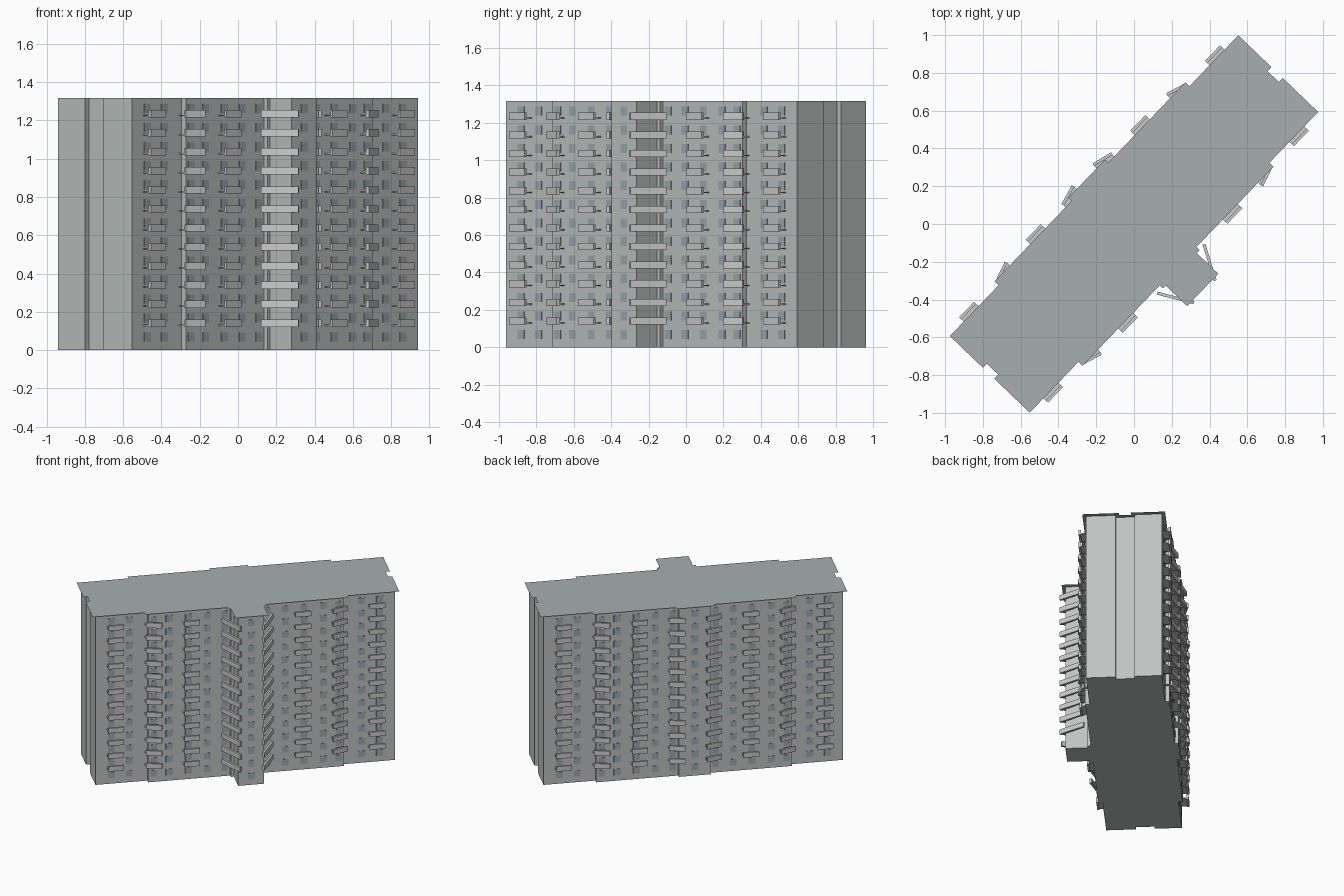
import bpy, bmesh
from math import radians, hypot

if "Cube" in bpy.data.objects:
    bpy.data.objects.remove(bpy.data.objects["Cube"])

ANGLE = radians(46.2)      # the block stands diagonally on the plan
HEIGHT = 1.32
FLOOR = 0.0995
END, MID, BUMP, TOWER = 0.268, 0.298, 0.322, 0.479   # facade depths


def material(name, rgb):
    m = bpy.data.materials.new(name)
    m.diffuse_color = (*rgb, 1)
    m.use_nodes = True
    m.node_tree.nodes["Principled BSDF"].inputs["Base Color"].default_value = m.diffuse_color
    return m


WALL = material("wall_grey", (0.52, 0.55, 0.54))
ROOF = material("roof_grey", (0.38, 0.43, 0.42))
GLASS = material("window_blue", (0.33, 0.40, 0.45))
RAIL = material("balcony_grey", (0.56, 0.58, 0.57))


def finish(name, bm, mat, fix=True):
    if fix:
        bmesh.ops.recalc_face_normals(bm, faces=bm.faces)
    me = bpy.data.meshes.new(name)
    bm.to_mesh(me)
    bm.free()
    me.materials.append(mat)
    ob = bpy.data.objects.new(name, me)
    ob.rotation_euler.z = ANGLE
    bpy.context.collection.objects.link(ob)
    return ob


def prism(bm, pts, z0, z1):
    lo = [bm.verts.new((x, y, z0)) for x, y in pts]
    hi = [bm.verts.new((x, y, z1)) for x, y in pts]
    bm.faces.new(lo)
    bm.faces.new(hi)
    n = len(pts)
    for i in range(n):
        j = (i + 1) % n
        bm.faces.new((lo[i], lo[j], hi[j], hi[i]))


def outline(o):
    """Building plan grown outward by o, right half mirrored to the left."""
    half = [(0.115 + o, BUMP + o), (0.115 + o, MID + o), (0.705 + o, MID + o),
            (0.705 + o, END + o), (1.078 + o, END + o), (1.078 + o, 0.075 - o),
            (1.048 + o, 0.075 - o), (1.048 + o, -0.058 + o), (1.078 + o, -0.058 + o),
            (1.078 + o, -END - o), (0.705 + o, -END - o), (0.705 + o, -MID - o),
            (0.115 + o, -MID - o), (0.115 + o, -BUMP - o), (0.094 + o, -BUMP - o),
            (0.094 + o, -TOWER - o)]
    return half + [(-x, y) for x, y in reversed(half)]


# main walls
bm = bmesh.new()
prism(bm, outline(0), 0, HEIGHT - 0.004)
finish("building_walls", bm, WALL)

# thin overhanging roof sheet
bm = bmesh.new()
f = bm.faces.new([bm.verts.new((x, y, HEIGHT)) for x, y in outline(0.025)])
f.normal_update()
if f.normal.z < 0:
    f.normal_flip()
finish("roof", bm, ROOF, fix=False)

# windows, a regular grid on both long sides
bm = bmesh.new()
columns = [(s * u, w) for s in (-1, 1) for u, w in
           ((0.155, MID), (0.28, MID), (0.415, MID), (0.555, MID),
            (0.665, MID), (0.835, END), (0.965, END))]
for side in (-1, 1):
    centre = [(0, TOWER if side < 0 else BUMP)]
    for u, wall in columns + centre:
        for k in range(13):
            z = 0.068 + FLOOR * k
            a, b = side * (wall - 0.004), side * (wall + 0.003)
            prism(bm, [(u - 0.024, a), (u + 0.024, a), (u + 0.024, b), (u - 0.024, b)],
                  z - 0.024, z + 0.024)
finish("windows", bm, GLASS)

# balconies: outer rail line p-q (outer end first) and the wall line behind it
D = 0.058
L = 0.057
BOTH = [((0.94 + L, END + D), (0.94 - L, END + D), END),
        ((0.40 + L, MID + D), (0.40 - L, MID + D), MID),
        ((0.727, END + D - 0.006), (0.617, MID + D), END)]
BACK = [((0.19, MID + D - 0.006), (0.08, BUMP + D), MID)]
FRONT = [((0.186, MID + 0.048), (0.088, TOWER + 0.042), None)]

rails, slabs = bmesh.new(), bmesh.new()
for side, items in ((-1, BOTH + FRONT), (1, BOTH + BACK)):
    for mirror in (-1, 1):
        for p, q, wall in items:
            length = hypot(q[0] - p[0], q[1] - p[1])
            t = 0.016 / length
            nx, ny = -(q[1] - p[1]) * t, (q[0] - p[0]) * t   # towards the wall
            rail = [p, q, (q[0] + nx, q[1] + ny), (p[0] + nx, p[1] + ny)]
            place = lambda pts: [(mirror * x, side * y) for x, y in pts]
            for k in range(1, 13):
                z = 0.041 + FLOOR * k
                prism(rails, place(rail), z - 0.019, z + 0.019)
                if wall:
                    slab = [rail[3], rail[2], (q[0], wall - 0.004), (p[0], wall - 0.004)]
                    prism(slabs, place(slab), z - 0.013, z - 0.007)
finish("balcony_rails", rails, RAIL)
finish("balcony_floors", slabs, RAIL)
